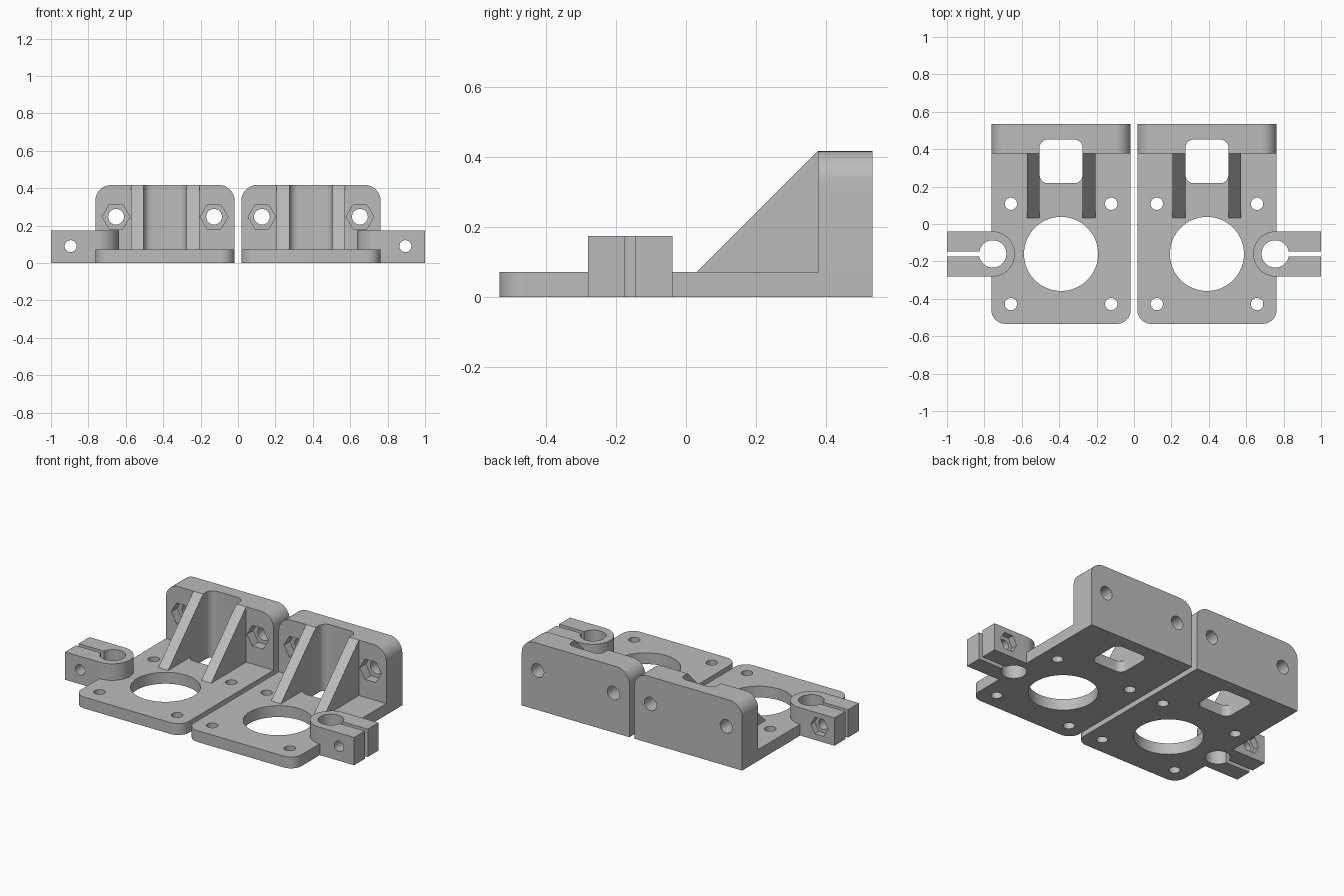
import bpy, bmesh
from math import sin, cos, pi, radians
from mathutils import Matrix, Vector

cube = bpy.data.objects.get("Cube")
if cube:
    bpy.data.objects.remove(cube, do_unlink=True)

grey = bpy.data.materials.new("matte grey plastic")
grey.use_nodes = True
colour = (0.5, 0.5, 0.5, 1)
grey.diffuse_color = colour
grey.node_tree.nodes["Principled BSDF"].inputs["Base Color"].default_value = colour

# Shared dimensions of one bracket
CX, HALF_W, HALF_D = 0.39, 0.3725, 0.534
PLATE_H, WALL_H, WALL_Y = 0.071, 0.417, 0.377
SHAFT_Y = -0.16
CLAMP_X, CLAMP_R, CLAMP_H = 0.758, 0.121, 0.174
OVER = 0.1


def circle(u, v, r, n=48):
    return [(u + r * cos(2 * pi * i / n), v + r * sin(2 * pi * i / n)) for i in range(n)]


def rounded(u0, u1, v0, v1, low, high, steps=10):
    """Rectangle outline with separate radii for its low-v and high-v corners."""
    pts = []
    corners = ((u1, v1, -1, -1, high), (u0, v1, 1, -1, high),
               (u0, v0, 1, 1, low), (u1, v0, -1, 1, low))
    for k, (u, v, su, sv, r) in enumerate(corners):
        if r == 0:
            pts.append((u, v))
            continue
        for i in range(steps + 1):
            a = (k + i / steps) * pi / 2
            pts.append((u + su * r + r * cos(a), v + sv * r + r * sin(a)))
    return pts


def prism(name, outline, axis, lo, hi):
    """Extrude a 2D outline along an axis."""
    place = {"x": lambda u, v, h: (h, u, v),
             "y": lambda u, v, h: (u, h, v),
             "z": lambda u, v, h: (u, v, h)}[axis]
    bm = bmesh.new()
    face = bm.faces.new([bm.verts.new(place(u, v, lo)) for u, v in outline])
    top = bmesh.ops.extrude_face_region(bm, geom=[face])["geom"]
    bmesh.ops.translate(bm, vec=Vector(place(0, 0, hi - lo)),
                        verts=[e for e in top if isinstance(e, bmesh.types.BMVert)])
    bmesh.ops.recalc_face_normals(bm, faces=bm.faces)
    mesh = bpy.data.meshes.new(name)
    bm.to_mesh(mesh)
    bm.free()
    mesh.materials.append(grey)
    obj = bpy.data.objects.new(name, mesh)
    bpy.context.collection.objects.link(obj)
    return obj


def combine(base, tools, operation):
    """Apply a chain of booleans and remove the tool objects."""
    for tool in tools:
        tool.hide_render = True
        mod = base.modifiers.new(tool.name, "BOOLEAN")
        mod.operation, mod.solver, mod.object = operation, "EXACT", tool
    bpy.context.view_layer.update()
    graph = bpy.context.evaluated_depsgraph_get()
    mesh = bpy.data.meshes.new_from_object(base.evaluated_get(graph))
    base.modifiers.clear()
    base.data = mesh
    for tool in tools:
        bpy.data.objects.remove(tool, do_unlink=True)


# Solid parts: base plate, upright wall, gusset ribs and rod clamp
X0, X1 = CX - HALF_W, CX + HALF_W
bracket = prism("left_motor_bracket",
                rounded(X0, X1, -HALF_D, HALF_D, 0.075, 0), "z", 0, PLATE_H)
solids = [prism("wall", rounded(X0, X1, 0, WALL_H, 0, 0.085), "y", WALL_Y, HALF_D)]
rib = [(WALL_Y - WALL_H + PLATE_H, PLATE_H), (WALL_Y, WALL_H),
       (WALL_Y + 0.03, WALL_H), (WALL_Y + 0.03, 0.03), (WALL_Y - WALL_H + PLATE_H, 0.03)]
CAVITY = 0.115
for side in (-1, 1):
    ends = sorted((CX + side * CAVITY, CX + side * (CAVITY + 0.068)))
    solids.append(prism("rib", rib, "x", *ends))
arc = [(CLAMP_X + CLAMP_R * cos(a), SHAFT_Y + CLAMP_R * sin(a))
       for a in (pi / 2 + pi * i / 32 for i in range(33))]
clamp = arc + [(1, SHAFT_Y - CLAMP_R), (1, SHAFT_Y + CLAMP_R)]
solids.append(prism("clamp", clamp, "z", 0, CLAMP_H))
combine(bracket, solids, "UNION")

# Openings: motor bore, belt window, screw holes, nut pockets, rod bore and slit
cuts = [prism("motor_bore", circle(CX, SHAFT_Y, 0.198, 96), "z", -OVER, 0.3),
        prism("window", rounded(CX - CAVITY, CX + CAVITY, 0.218, 0.452, 0.045, 0.045),
              "z", -OVER, 0.6),
        prism("rod_bore", circle(CLAMP_X - 0.003, SHAFT_Y, 0.073), "z", -OVER, 0.3),
        prism("slit", rounded(CLAMP_X, 1.1, SHAFT_Y - 0.014, SHAFT_Y + 0.014, 0, 0),
              "z", -OVER, 0.3),
        prism("clamp_screw", circle(0.895, 0.09, 0.032, 32), "y", -0.4, 0.05),
        prism("clamp_nut", circle(0.895, 0.09, 0.06, 6), "y",
              SHAFT_Y + CLAMP_R - 0.04, 0.05)]
for side in (-1, 1):
    for end in (-1, 1):
        cuts.append(prism("motor_screw", circle(CX + side * 0.268, SHAFT_Y + end * 0.268,
                                                0.033, 32), "z", -OVER, 0.2))
    bolt = CX + side * 0.262
    cuts.append(prism("wall_bolt", circle(bolt, 0.247, 0.042, 32), "y", 0.3, 0.7))
    cuts.append(prism("wall_nut", circle(bolt, 0.247, 0.074, 6), "y", 0.3, WALL_Y + 0.06))
combine(bracket, cuts, "DIFFERENCE")

# Mirrored bracket for the other side
other = bpy.data.objects.new("right_motor_bracket", bracket.data.copy())
other.data.transform(Matrix.Diagonal((-1, 1, 1, 1)))
other.data.flip_normals()
bpy.context.collection.objects.link(other)

# Smooth bores and rounded corners, sharp edges elsewhere
bpy.ops.object.select_all(action="DESELECT")
for obj in (bracket, other):
    obj.select_set(True)
bpy.context.view_layer.objects.active = bracket
bpy.ops.object.shade_smooth_by_angle(angle=radians(30))
